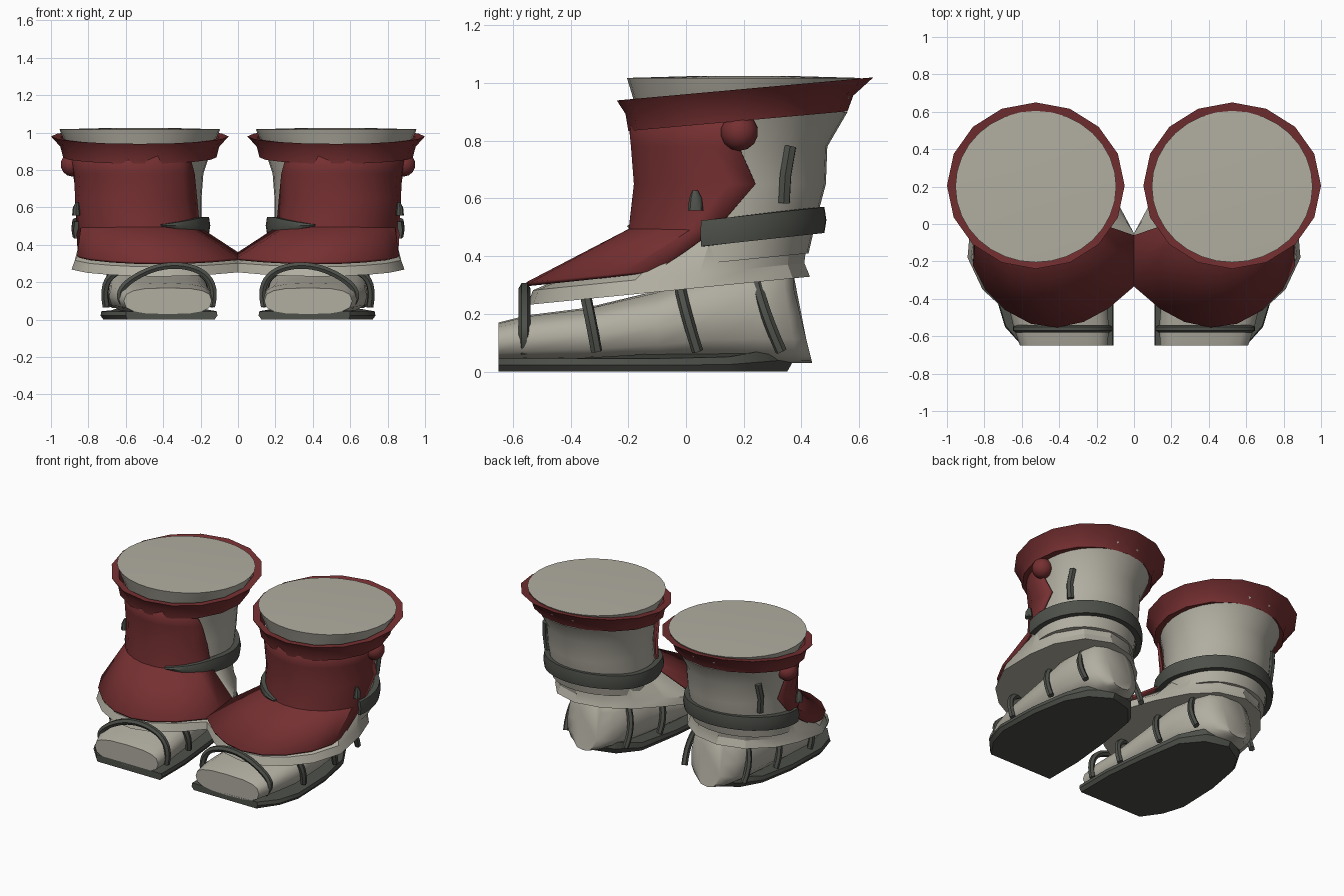
import bpy, bmesh, math
from mathutils import Vector

if "Cube" in bpy.data.objects:
    bpy.data.objects.remove(bpy.data.objects["Cube"])


def material(name, rgb):
    m = bpy.data.materials.new(name)
    m.diffuse_color = (*rgb, 1)
    m.use_nodes = True
    m.node_tree.nodes["Principled BSDF"].inputs["Base Color"].default_value = m.diffuse_color
    return m


CREAM = material("cream cloth", (0.44, 0.42, 0.355))
RED = material("dark red leather", (0.18, 0.029, 0.031))
DARK = material("dark grey strap", (0.075, 0.08, 0.068))


def finish(obj, angle=40, thick=0):
    """Smooth, thicken and mirror one part to the other boot."""
    bpy.ops.object.select_all(action='DESELECT')
    obj.select_set(True)
    bpy.context.view_layer.objects.active = obj
    bpy.ops.object.shade_smooth_by_angle(angle=math.radians(angle))
    if thick:
        s = obj.modifiers.new("thickness", 'SOLIDIFY')
        s.thickness, s.offset = thick, 0
    mir = obj.modifiers.new("other boot", 'MIRROR')
    mir.use_mirror_merge = False


def link(name, mesh, mat):
    if not mesh.materials:
        mesh.materials.append(mat)
    obj = bpy.data.objects.new(name, mesh)
    bpy.context.collection.objects.link(obj)
    return obj


def loft(name, rings, mat, closed=True, caps=True, angle=40, thick=0, loop=False):
    """Skin between rings that share one point count."""
    bm = bmesh.new()
    vs = [[bm.verts.new(p) for p in r] for r in rings]
    n = len(rings[0])
    pairs = list(zip(vs, vs[1:])) + ([(vs[-1], vs[0])] if loop else [])
    for a, b in pairs:
        for i in range(n if closed else n - 1):
            j = (i + 1) % n
            bm.faces.new((a[i], a[j], b[j], b[i]))
    if caps:
        bm.faces.new(vs[0])
        bm.faces.new(vs[-1])
    bmesh.ops.recalc_face_normals(bm, faces=bm.faces)
    mesh = bpy.data.meshes.new(name)
    bm.to_mesh(mesh)
    bm.free()
    obj = link(name, mesh, mat)
    finish(obj, angle, thick)
    return obj


def around(cx, cy, rx, ry, deg):
    """Point on an ellipse; 0 degrees is the front, 90 the outer side."""
    a = math.radians(deg)
    return cx + rx * math.sin(a), cy - ry * math.cos(a)


def ring(cx, cy, rx, ry, z, slope=0.0, n=32):
    pts = [around(cx, cy, rx, ry, 360 * i / n) for i in range(n)]
    return [(x, y, z + slope * (y - cy)) for x, y in pts]


def tube(name, pts, radius, mat, smooth_path=True):
    cu = bpy.data.curves.new(name, 'CURVE')
    cu.dimensions = '3D'
    cu.bevel_depth, cu.bevel_resolution, cu.use_fill_caps = radius, 1, True
    sp = cu.splines.new('NURBS' if smooth_path else 'POLY')
    sp.points.add(len(pts) - 1)
    for p, co in zip(sp.points, pts):
        p.co = (*co, 1)
    sp.use_endpoint_u, sp.order_u, sp.resolution_u = True, 3, 4
    tmp = bpy.data.objects.new(name + "_path", cu)
    bpy.context.collection.objects.link(tmp)
    bpy.context.view_layer.update()
    dg = bpy.context.evaluated_depsgraph_get()
    mesh = bpy.data.meshes.new_from_object(tmp.evaluated_get(dg))
    bpy.data.objects.remove(tmp)
    finish(link(name, mesh, mat), 50)


def ball(name, loc, r, segs=14):
    bm = bmesh.new()
    bmesh.ops.create_uvsphere(bm, u_segments=segs, v_segments=segs // 2, radius=r)
    bmesh.ops.translate(bm, verts=bm.verts, vec=Vector(loc))
    mesh = bpy.data.meshes.new(name)
    bm.to_mesh(mesh)
    bm.free()
    finish(link(name, mesh, RED))


# Leg top and shaft
loft("leg_top", [ring(.525, .19, .37, .36, .9), ring(.525, .195, .41, .385, .97),
                 ring(.525, .2, .43, .405, 1.018), ring(.525, .2, .2, .19, 1.024)], CREAM)
loft("boot_shaft", [ring(.52, .19, .375, .37, .9), ring(.52, .165, .335, .325, .78),
                    ring(.52, .165, .325, .32, .65), ring(.52, .14, .325, .31, .5, .06),
                    ring(.52, .125, .325, .3, .38, .1)], CREAM)

# Tilted collar, sixteen sided
loft("collar", [ring(.525, .2, .425, .4, .975, .09, 16), ring(.525, .205, .475, .445, .98, .09, 16),
                ring(.525, .185, .425, .395, .925, .08, 16), ring(.525, .18, .41, .38, .868, .09, 16),
                ring(.525, .18, .35, .35, .868, .09, 16)], RED, caps=False, angle=30, loop=True)

# Flared skirt under the gaiter, cut flat where the boots meet
outline = [(.53, .43), (.35, .39), (.2, .27), (.08, .1), (0, -.05), (0, -.2), (0, -.33),
           (.14, -.45), (.27, -.52), (.41, -.55), (.55, -.53), (.69, -.46), (.81, -.35),
           (.89, -.18), (.87, .05), (.82, .22), (.7, .37)]


def scaled(p, s):
    if p[0] == 0:
        return p
    return .45 + (p[0] - .45) * s, -.06 + (p[1] + .06) * s


low, mid, top = [], [], []
for p in outline:
    x, y = p
    low.append((x, y, .286 + .1 * y))
    x, y = scaled(p, .96)
    mid.append((x, y, .335 + .1 * y))
    a = math.degrees(math.atan2(p[0] - .5, -(p[1] - .1)))
    x, y = around(.52, .125, .32, .3, a)
    top.append((x, y, .45 + .1 * y))
loft("skirt", [low, mid, top], CREAM, angle=30)

# Red gaiter: wraps the front and flares over the toes
hem = [(0, -.06), (0, -.2), (0, -.33), (.14, -.45), (.27, -.52), (.41, -.55),
       (.55, -.53), (.68, -.46), (.79, -.35), (.855, -.22), (.85, -.1)]
levels = [(.9, .37, .37, .175, -43, 97), (.78, .355, .35, .165, -53, 93),
          (.65, .345, .34, .165, -59, 103), (.49, .34, .345, .15, -66, 82)]
rows = []
for z, rx, ry, cy, a0, a1 in levels:
    row = []
    for i in range(len(hem)):
        x, y = around(.52, cy, rx, ry, a0 + (a1 - a0) * i / (len(hem) - 1))
        row.append((x, y, z))
    rows.append(row)
rows.append([(x, y, .358 + .1 * y) for x, y in hem])
loft("gaiter", rows, RED, closed=False, caps=False, angle=35, thick=.015)

# Ankle strap running from an inner front tip round the back
sections = []
for i in range(31):
    a = -18 - 267 * i / 30
    h = .045 * min(1, .12 + i / 6)
    z = .473 + .109 * (max(around(0, .14, 1, .34, a)[1], .28) if a > -120
                       else around(0, .14, 1, .34, a)[1])
    sec = []
    for r, dz in ((.33, -h), (.365, -h), (.372, 0), (.365, h), (.33, h)):
        x, y = around(.52, .14, r, r - .025, a)
        if a > -70:
            y -= .015
        sec.append((x, y, z + dz))
    sections.append(sec)
loft("ankle_strap", sections, DARK)

# Buttons, toggle and loop on the outer side
ball("upper_button", (.885, .185, .83), .065)
ball("lower_button", (.85, .115, .492), .037, 10)
loft("toggle", [ring(.865, .033, .022, .027, .558, 0, 8), ring(.865, .033, .018, .022, .6, 0, 8),
                ring(.86, .031, .008, .01, .628, 0, 8)], DARK)
tube("side_loop", [(.79, .34, .585), (.8, .345, .68), (.79, .362, .78)], .022, DARK, False)

# Foot, lofted front to back with a leaning heel
stations = [(-.65, .375, .235, .17), (-.55, .39, .255, .195), (-.35, .42, .27, .22),
            (-.1, .43, .265, .28), (.1, .44, .245, .36), (.25, .45, .21, .37),
            (.34, .46, .17, .37), (.37, .46, .09, .36)]
foot = []
for k, (y, cx, hw, zt) in enumerate(stations):
    sec = []
    for i in range(16):
        c, s = math.cos(math.tau * i / 16), math.sin(math.tau * i / 16)
        x = cx + hw * math.copysign(abs(c) ** .7, c)
        z = .03 + (zt - .03) * (.5 + .5 * math.copysign(abs(s) ** .7, s))
        lean = .25 * max(0, .3 - z) * max(0, k - 4) / 3
        sec.append((x, y + lean, z))
    foot.append(sec)
loft("foot", foot, CREAM, angle=50)

# Sandal sole, cut straight at the toe and raised at the heel
edge = [(.11, -.65), (.6, -.65), (.69, -.55), (.735, -.4), (.725, -.1), (.68, .15), (.6, .29),
        (.46, .375), (.3, .33), (.19, .2), (.14, -.1), (.11, -.4)]


def sole_ring(s, z, rise):
    return [(.42 + (x - .42) * s, y if y < -.6 else -.1 + (y + .1) * s,
             z + rise * max(0, y - .12)) for x, y in edge]


loft("sole", [sole_ring(.95, 0, 0), sole_ring(1, .022, .08), sole_ring(.985, .045, .18)],
     DARK, angle=30)

# Toe strap and three slanted straps over the foot
tube("toe_strap", [(.14, -.56, .07), (.12, -.56, .15), (.17, -.56, .25), (.3, -.56, .295),
                   (.45, -.56, .28), (.6, -.56, .2), (.645, -.56, .12), (.6, -.56, .07)], .02, DARK)
for name, yt, yb, h, xi, xo in (("front_strap", -.35, -.31, .27, .13, .725),
                                ("middle_strap", -.03, .04, .33, .15, .715),
                                ("heel_strap", .23, .33, .36, .2, .68)):
    ym = (yt + yb) / 2
    tube(name, [(xo - .02, yb, .07), (xo, ym, .18), (xo - .08, yt, h), (.43, yt, h + .04),
                (xi + .08, yt, h), (xi, ym, .18), (xi + .02, yb, .07)], .02, DARK)
